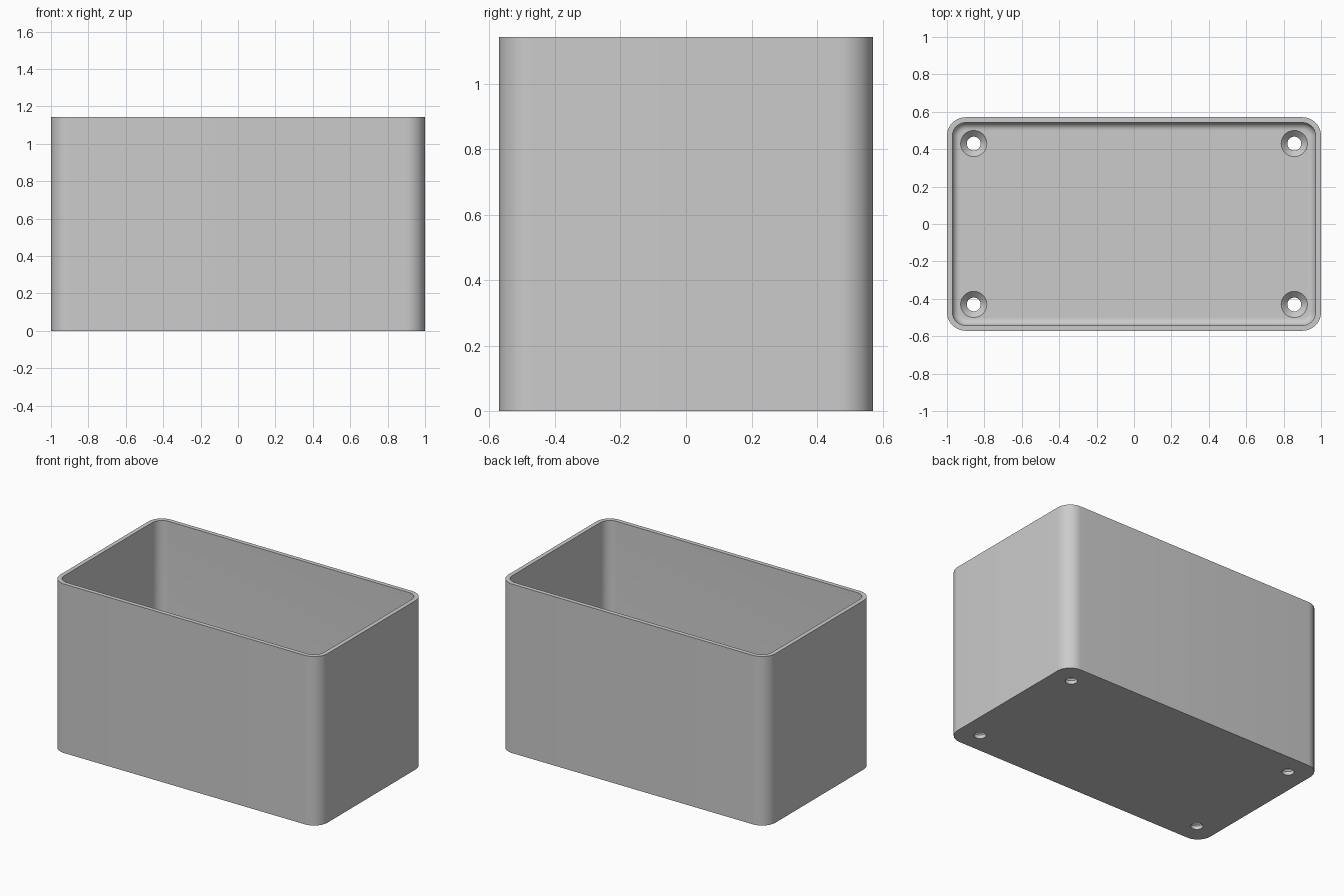
import bpy
import bmesh
from math import cos, sin, pi, radians

if "Cube" in bpy.data.objects:
    bpy.data.objects.remove(bpy.data.objects["Cube"], do_unlink=True)

HALF_X, HALF_Y, HEIGHT = 1.0, 0.571, 1.143
CORNER, WALL, FLOOR, FILLET = 0.1, 0.029, 0.057, 0.04
HOLE_X, HOLE_Y, HOLE_R, HEAD_R = 0.857, 0.43, 0.037, 0.07
STEPS = 12

grey = bpy.data.materials.new("light grey plastic")
grey.use_nodes = True
colour = (0.6, 0.6, 0.6, 1)
grey.diffuse_color = colour
grey.node_tree.nodes["Principled BSDF"].inputs["Base Color"].default_value = colour


def make_object(name, bm):
    bmesh.ops.recalc_face_normals(bm, faces=bm.faces)
    mesh = bpy.data.meshes.new(name)
    bm.to_mesh(mesh)
    bm.free()
    mesh.materials.append(grey)
    obj = bpy.data.objects.new(name, mesh)
    bpy.context.collection.objects.link(obj)
    return obj


def rounded_ring(bm, inset, z):
    """Rounded rectangle of vertices, inset from the outer outline."""
    r = CORNER - inset
    cx, cy = HALF_X - CORNER, HALF_Y - CORNER
    ring = []
    for quarter, (sx, sy) in enumerate([(1, 1), (-1, 1), (-1, -1), (1, -1)]):
        for i in range(STEPS + 1):
            a = (quarter + i / STEPS) * pi / 2
            ring.append(bm.verts.new((sx * cx + r * cos(a), sy * cy + r * sin(a), z)))
    return ring


def circle_ring(bm, x, y, r, z, count=48):
    return [bm.verts.new((x + r * cos(2 * pi * i / count),
                          y + r * sin(2 * pi * i / count), z)) for i in range(count)]


def skin(bm, rings):
    """Join successive rings with quads and cap both ends."""
    for a, b in zip(rings, rings[1:]):
        for i in range(len(a)):
            j = (i + 1) % len(a)
            bm.faces.new((a[i], a[j], b[j], b[i]))
    bm.faces.new(rings[0])
    bm.faces.new(rings[-1])


# Open box: outer wall, rim, inner wall, then the fillet into the floor
bm = bmesh.new()
profile = [(0, 0), (0, HEIGHT), (WALL, HEIGHT)]
for i in range(9):
    a = i / 8 * pi / 2
    profile.append((WALL + FILLET * (1 - cos(a)), FLOOR + FILLET * (1 - sin(a))))
skin(bm, [rounded_ring(bm, inset, z) for inset, z in profile])
box = make_object("open_box", bm)

# Countersunk screw holes near the four corners
bm = bmesh.new()
sink = FLOOR - (HEAD_R - HOLE_R)
for x in (-HOLE_X, HOLE_X):
    for y in (-HOLE_Y, HOLE_Y):
        skin(bm, [circle_ring(bm, x, y, r, z) for r, z in
                  [(HOLE_R, -0.05), (HOLE_R, sink), (HEAD_R, FLOOR), (HEAD_R, FLOOR + 0.02)]])
cutter = make_object("screw_hole_cutter", bm)
cutter.hide_render = True

cut = box.modifiers.new("screw holes", "BOOLEAN")
cut.operation = "DIFFERENCE"
cut.solver = "EXACT"
cut.object = cutter
bpy.ops.object.select_all(action="DESELECT")
bpy.context.view_layer.objects.active = box
box.select_set(True)
bpy.ops.object.modifier_apply(modifier=cut.name)
bpy.data.objects.remove(cutter, do_unlink=True)

# Smooth corners and fillet, crisp rim and hole edges
bpy.ops.object.shade_smooth_by_angle(angle=radians(30))
